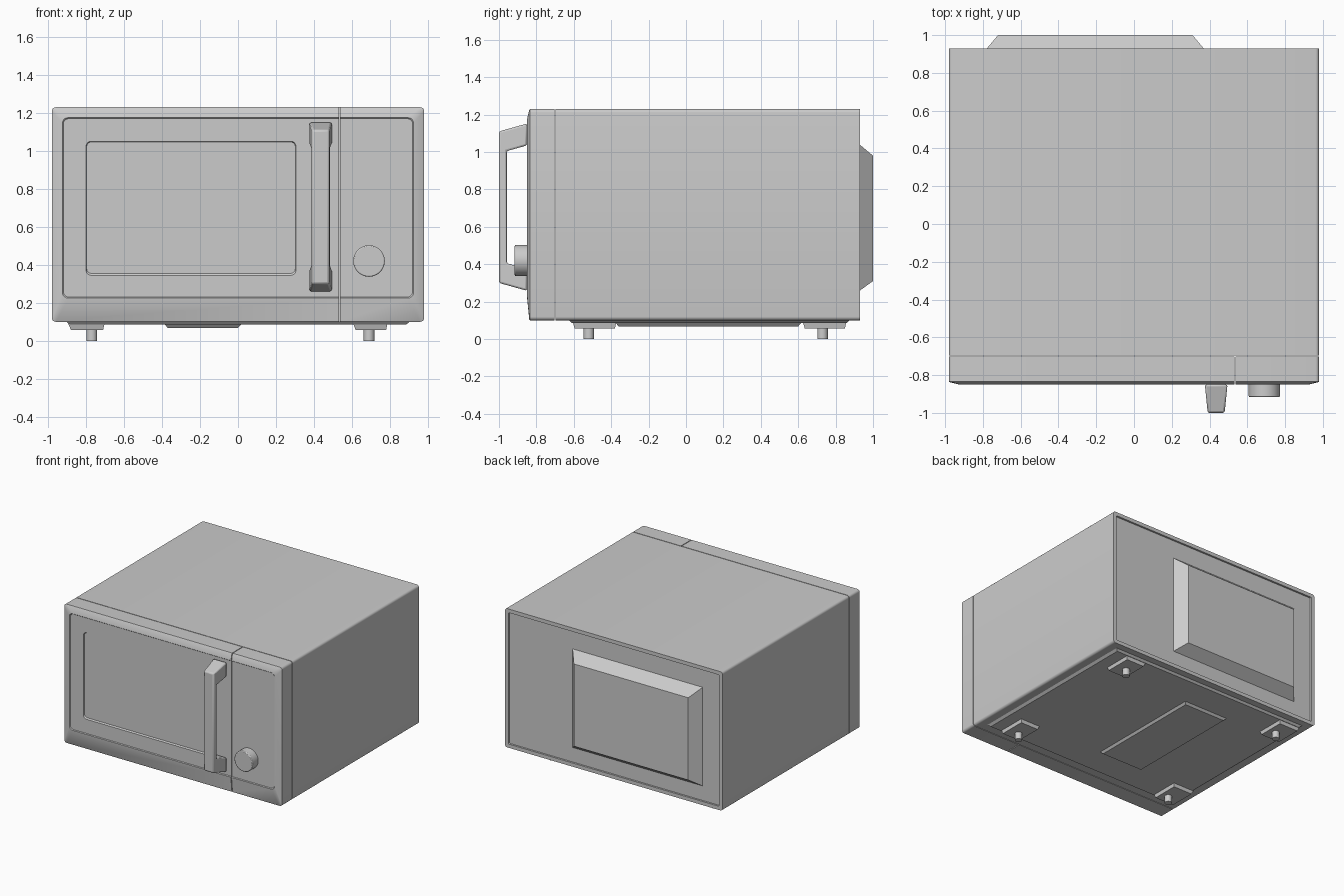
import bpy, bmesh, math
from mathutils import Vector

if "Cube" in bpy.data.objects:
    bpy.data.objects.remove(bpy.data.objects["Cube"])


def finish(name, bm, bevel=0.0):
    bmesh.ops.recalc_face_normals(bm, faces=bm.faces)
    me = bpy.data.meshes.new(name)
    bm.to_mesh(me)
    bm.free()
    ob = bpy.data.objects.new(name, me)
    bpy.context.collection.objects.link(ob)
    if bevel:
        mod = ob.modifiers.new("bevel", 'BEVEL')
        mod.width, mod.segments = bevel, 2
    bpy.ops.object.select_all(action='DESELECT')
    ob.select_set(True)
    bpy.context.view_layer.objects.active = ob
    bpy.ops.object.shade_smooth_by_angle(angle=math.radians(30))
    return ob


def rect(x0, x1, a0, a1, d, r=0.0, axis='y'):
    """Rounded rectangle at depth d along the given axis."""
    n = 6 if r else 1
    pts = []
    for k, (cx, ca) in enumerate([(x1 - r, a1 - r), (x0 + r, a1 - r),
                                  (x0 + r, a0 + r), (x1 - r, a0 + r)]):
        for i in range(n):
            t = math.pi / 2 * (k + i / max(n - 1, 1))
            x, a = cx + r * math.cos(t), ca + r * math.sin(t)
            pts.append((x, d, a) if axis == 'y' else (x, a, d))
    return pts


def loft(loops):
    """Closed solid through loops with equal point counts."""
    bm = bmesh.new()
    rings = [[bm.verts.new(p) for p in lp] for lp in loops]
    n = len(rings[0])
    for a, b in zip(rings, rings[1:]):
        for i in range(n):
            bm.faces.new((a[i], a[(i + 1) % n], b[(i + 1) % n], b[i]))
    bm.faces.new(rings[0])
    bm.faces.new(rings[-1])
    return bm


def cylinder(name, loc, r, depth, axis, segs, bevel=0.0):
    bm = bmesh.new()
    bmesh.ops.create_cone(bm, cap_ends=True, segments=segs,
                          radius1=r, radius2=r, depth=depth)
    ob = finish(name, bm, bevel)
    ob.location = loc
    if axis == 'y':
        ob.rotation_euler.x = math.pi / 2
    return ob


# Cabinet with a recessed back
finish("cabinet", loft([
    rect(-.98, .98, .10, 1.23, -.697, .02),
    rect(-.98, .98, .10, 1.23, .93, .02),
    rect(-.95, .95, .13, 1.20, .93, .008),
    rect(-.95, .95, .13, 1.20, .915, .008)]))

# Rear hump
finish("rear_housing", loft([
    rect(-.793, .383, .247, 1.053, .913),
    rect(-.72, .31, .31, .98, 1.0)]))

# Front: one crowned shell, split into door and control panel
front = [
    rect(-.98, .98, .10, 1.23, -.702, .02),
    rect(-.98, .98, .10, 1.23, -.834, .02),
    rect(-.975, .975, .105, 1.225, -.838, .02),
    rect(-.925, .925, .225, 1.175, -.85, .03),
    rect(-.92, .92, .23, 1.17, -.844, .03),
    rect(-.80, .305, .345, 1.05, -.844, .025),
    rect(-.797, .302, .355, 1.047, -.836, .025)]
for name, x, side in (("door", .531, 1), ("control_panel", .537, -1)):
    bm = loft(front)
    cut = bmesh.ops.bisect_plane(
        bm, geom=bm.verts[:] + bm.edges[:] + bm.faces[:],
        plane_co=Vector((x, 0, 0)), plane_no=Vector((side, 0, 0)), clear_outer=True)
    bmesh.ops.holes_fill(bm, edges=[e for e in bm.edges if e.is_boundary], sides=0)
    finish(name, bm)

# Door handle: C-shaped side profile, narrowing outwards
profile = [(-.845, 1.152), (-.995, 1.11), (-.995, .30), (-.845, .258),
           (-.845, .375), (-.953, .405), (-.953, 1.005), (-.845, 1.035)]
sides = []
for s in (-1, 1):
    sides.append([(.435 + s * (.06 - .1 * (-.845 - y)), y, z) for y, z in profile])
handle = finish("door_handle", loft(sides), .01)
handle.location.y = -.005

# Control knob
cylinder("knob", (.69, -.877, .42), .083, .078, 'y', 48, .006)

# Underside plates
finish("base_plate", loft([
    rect(-.91, .91, -.63, .88, .105, axis='z'),
    rect(-.885, .885, -.61, .86, .085, axis='z')]))
finish("base_ridge", loft([
    rect(-.39, .02, -.38, .62, .09, axis='z'),
    rect(-.37, 0, -.36, .60, .068, axis='z')]))

# Foot pads and feet
for lr, (px0, px1, fx) in {"left": (-.90, -.70, -.77), "right": (.60, .79, .69)}.items():
    for fb, (py0, py1, fy) in {"front": (-.61, -.37, -.52), "back": (.62, .86, .73)}.items():
        finish(f"foot_pad_{fb}_{lr}", loft([
            rect(px0, px1, py0, py1, .105, axis='z'),
            rect(px0 + .02, px1 - .01, py0 + .015, py1 - .01, .057, axis='z')]))
        cylinder(f"foot_{fb}_{lr}", (fx, fy, .032), .028, .064, 'z', 20)
